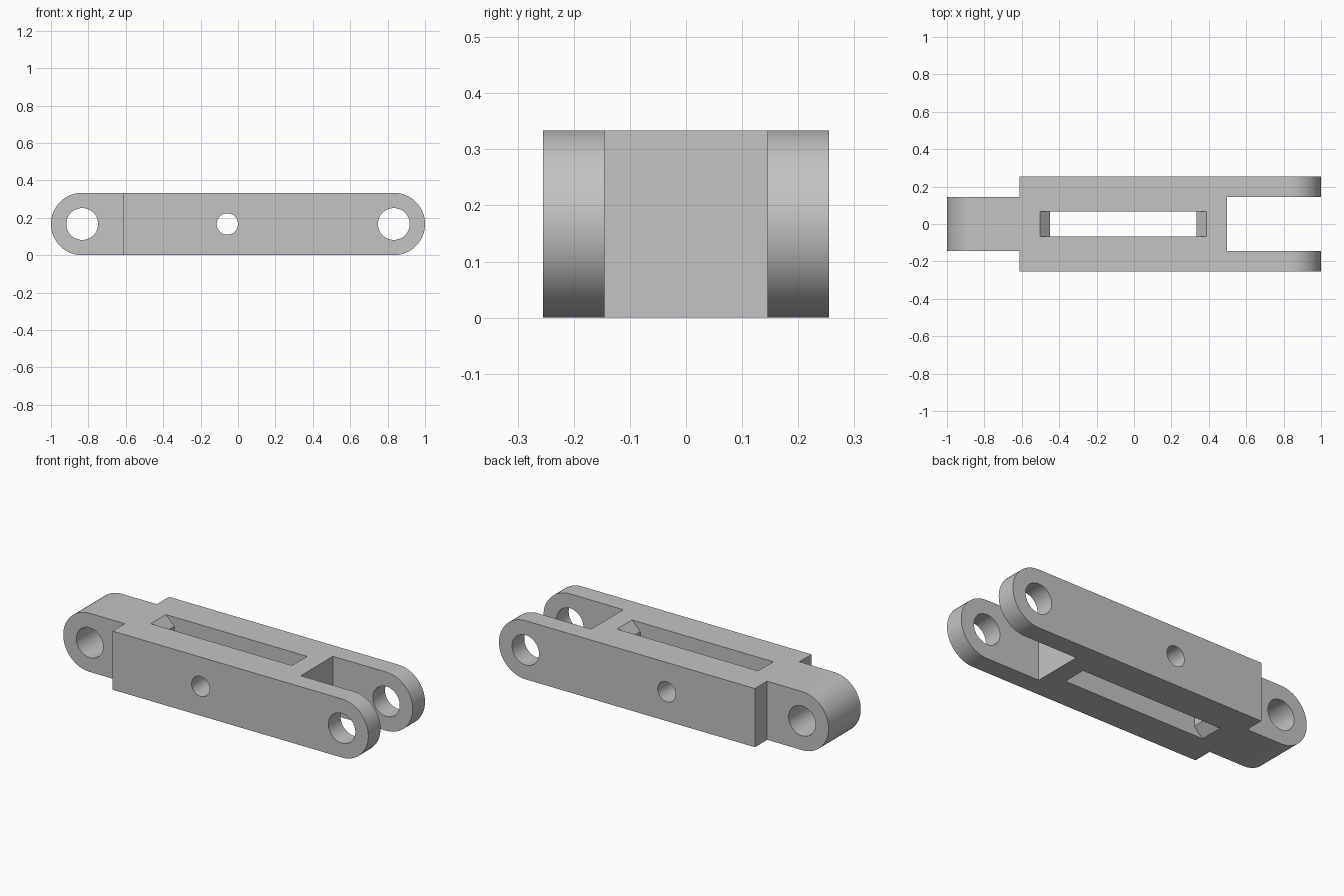
import bpy
import bmesh
from math import pi, sin, cos

cube = bpy.data.objects.get("Cube")
if cube:
    bpy.data.objects.remove(cube, do_unlink=True)

R = 0.167            # end radius, half the height
PIVOT = 1 - R        # distance of the end holes from the middle
HALF_W = 0.255       # half width of the body
TONGUE = 0.145       # half width of tongue and fork gap
CHAMFER = 0.053

grey = bpy.data.materials.new("plain grey")
grey.use_nodes = True
colour = (0.55, 0.55, 0.55, 1)
grey.diffuse_color = colour
grey.node_tree.nodes["Principled BSDF"].inputs["Base Color"].default_value = colour


def prism(name, profile, y0, y1):
    """Extrude an (x, z) profile from y0 to y1."""
    bm = bmesh.new()
    face = bm.faces.new([bm.verts.new((x, y0, z)) for x, z in profile])
    ext = bmesh.ops.extrude_face_region(bm, geom=[face])
    verts = [v for v in ext["geom"] if isinstance(v, bmesh.types.BMVert)]
    bmesh.ops.translate(bm, verts=verts, vec=(0, y1 - y0, 0))
    bmesh.ops.recalc_face_normals(bm, faces=bm.faces)
    mesh = bpy.data.meshes.new(name)
    bm.to_mesh(mesh)
    bm.free()
    mesh.materials.append(grey)
    obj = bpy.data.objects.new(name, mesh)
    bpy.context.collection.objects.link(obj)
    return obj


def arc(x, r, start, end, steps):
    angles = [start + (end - start) * i / steps for i in range(steps + 1)]
    return [(x + r * cos(a), R + r * sin(a)) for a in angles]


def box(x0, x1):
    return [(x0, -1), (x1, -1), (x1, 1), (x0, 1)]


# Link body: a bar with fully rounded ends
link = prism("link_body", arc(PIVOT, R, -pi / 2, pi / 2, 32)
             + arc(-PIVOT, R, pi / 2, 3 * pi / 2, 32), -HALF_W, HALF_W)

# Shoulders beside the tongue, and the gap of the fork
cutters = [prism("shoulder_cutter", box(-2, -0.613), s * TONGUE, s) for s in (-1, 1)]
cutters.append(prism("fork_gap_cutter", box(0.497, 2), -TONGUE, TONGUE))

# Centre slot, with chamfered ends at top and bottom
x0, x1, c, top = -0.502, 0.388, CHAMFER, 2 * R
cutters.append(prism("slot_cutter", [
    (x0 - c, -c), (x1 + c, -c), (x1 - c, c), (x1 - c, top - c),
    (x1 + c, top + c), (x0 - c, top + c), (x0 + c, top - c), (x0 + c, c)],
    -0.068, 0.068))

# Pin holes in both ends and the cross hole
for x, r in ((-PIVOT, 0.085), (PIVOT, 0.085), (-0.057, 0.057)):
    cutters.append(prism("hole_cutter", arc(x, r, 0, 2 * pi, 48)[:-1], -1, 1))

bpy.context.view_layer.objects.active = link
link.select_set(True)
for cutter in cutters:
    cutter.hide_render = True
    mod = link.modifiers.new("cut", "BOOLEAN")
    mod.operation = "DIFFERENCE"
    mod.solver = "EXACT"
    mod.object = cutter
    bpy.ops.object.modifier_apply(modifier=mod.name)
    bpy.data.objects.remove(cutter, do_unlink=True)

bpy.ops.object.select_all(action="DESELECT")
link.select_set(True)
bpy.ops.object.shade_smooth_by_angle(angle=pi / 6)
